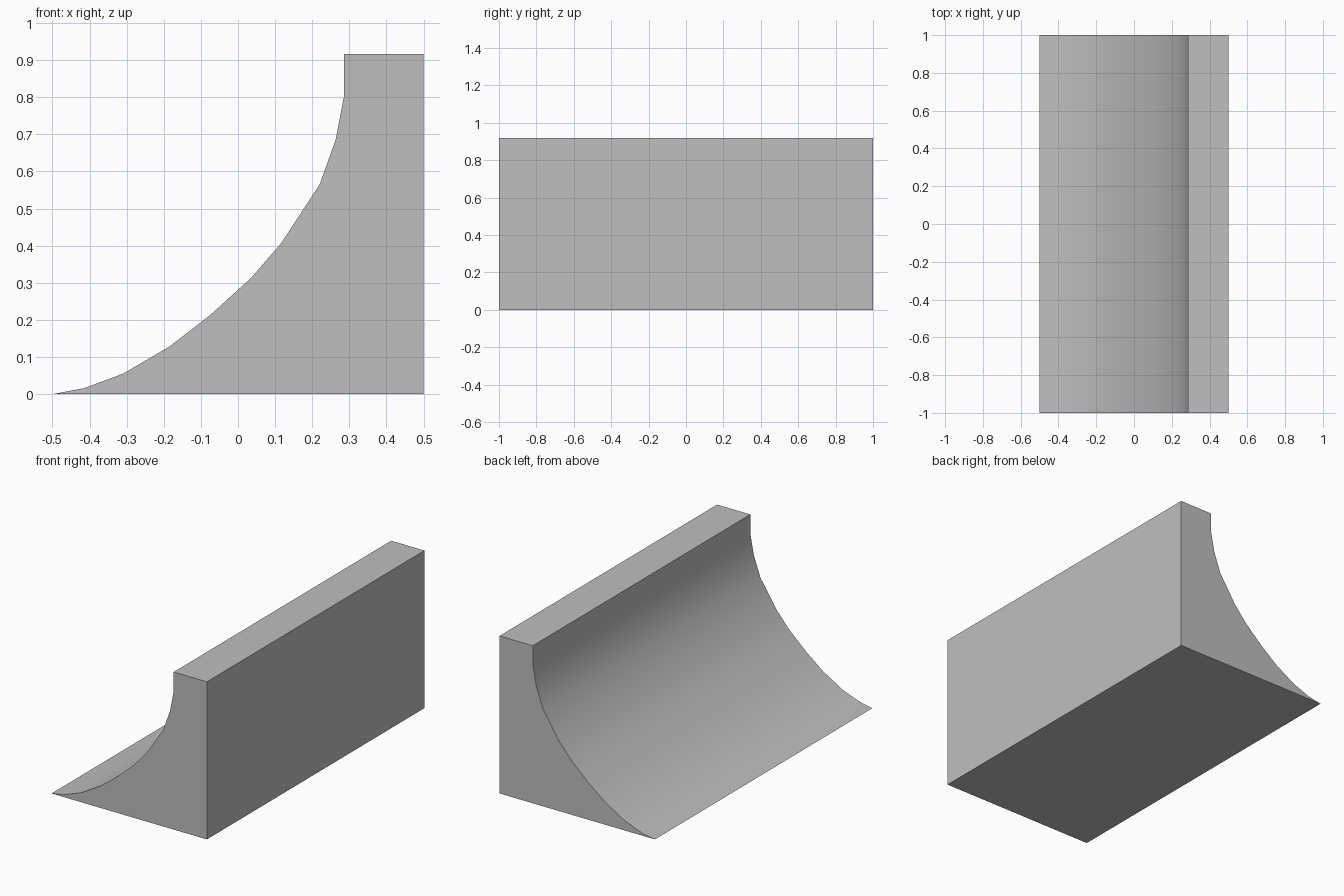
import bpy
import bmesh
import math

cube = bpy.data.objects.get("Cube")
if cube:
    bpy.data.objects.remove(cube, do_unlink=True)

# Plain grey for the whole ramp
grey = bpy.data.materials.new("plain_grey")
grey.use_nodes = True
colour = (0.52, 0.52, 0.52, 1)
grey.diffuse_color = colour
for node in grey.node_tree.nodes:
    if node.type == 'BSDF_PRINCIPLED':
        node.inputs["Base Color"].default_value = colour

# Side profile: concave riding curve, then the deck, back wall and base
curve = [(-0.5, 0), (-0.415, 0.016), (-0.31, 0.055), (-0.185, 0.128),
         (-0.075, 0.213), (0.035, 0.313), (0.115, 0.405), (0.22, 0.565),
         (0.263, 0.685), (0.286, 0.805), (0.286, 0.917)]
profile = curve + [(0.5, 0.917), (0.5, 0)]
half_width = 1.0

# Extrude the profile along the width
bm = bmesh.new()
side = bm.faces.new([bm.verts.new((x, -half_width, z)) for x, z in profile])
result = bmesh.ops.extrude_face_region(bm, geom=[side], use_keep_orig=True)
moved = [v for v in result["geom"] if isinstance(v, bmesh.types.BMVert)]
bmesh.ops.translate(bm, verts=moved, vec=(0, 2 * half_width, 0))
bmesh.ops.recalc_face_normals(bm, faces=bm.faces)

mesh = bpy.data.meshes.new("quarter_pipe_ramp")
bm.to_mesh(mesh)
bm.free()
ramp = bpy.data.objects.new("quarter_pipe_ramp", mesh)
bpy.context.collection.objects.link(ramp)
mesh.materials.append(grey)

# Smooth riding surface with crisp outer edges
bpy.ops.object.select_all(action='DESELECT')
bpy.context.view_layer.objects.active = ramp
ramp.select_set(True)
bpy.ops.object.shade_smooth_by_angle(angle=math.radians(30))
